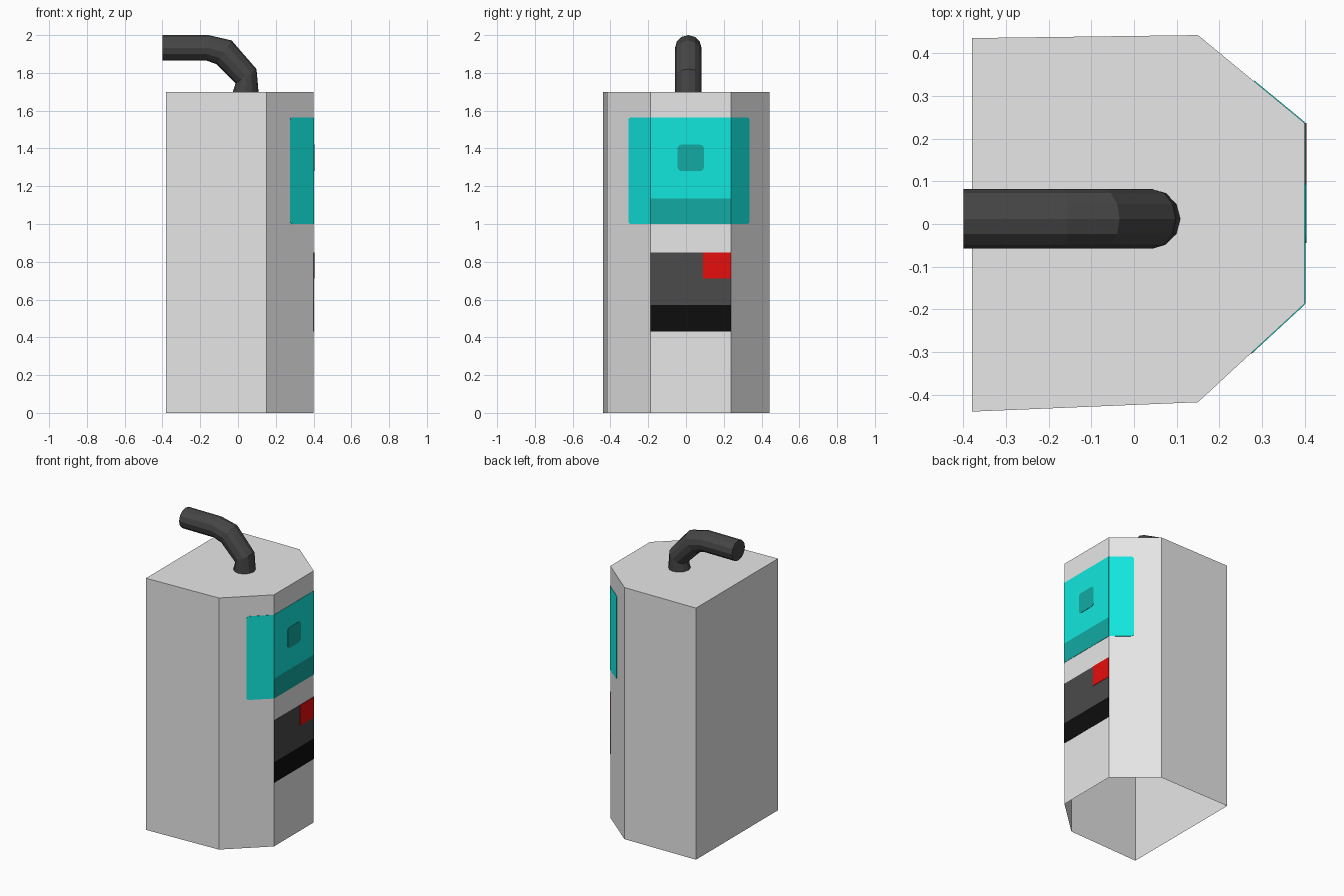
import bpy, bmesh, math
from mathutils import Vector

if "Cube" in bpy.data.objects:
    bpy.data.objects.remove(bpy.data.objects["Cube"], do_unlink=True)


def material(name, r, g, b):
    m = bpy.data.materials.new(name)
    m.use_nodes = True
    m.diffuse_color = (r, g, b, 1)
    m.node_tree.nodes["Principled BSDF"].inputs["Base Color"].default_value = (r, g, b, 1)
    return m


GREY = material("light grey", 0.8, 0.8, 0.8)
TEAL = material("bright teal", 0.006, 0.8, 0.73)
DARK_TEAL = material("dark teal", 0.006, 0.4, 0.37)
CHARCOAL = material("charcoal", 0.069, 0.069, 0.069)
BLACK = material("black", 0.004, 0.004, 0.004)
RED = material("red", 0.8, 0.004, 0.004)
RUBBER = material("hose rubber", 0.06, 0.06, 0.06)


def finish(name, bm, mat):
    bmesh.ops.recalc_face_normals(bm, faces=bm.faces)
    mesh = bpy.data.meshes.new(name)
    bm.to_mesh(mesh)
    bm.free()
    mesh.materials.append(mat)
    ob = bpy.data.objects.new(name, mesh)
    bpy.context.collection.objects.link(ob)
    return ob


# Cabinet: six-sided shell with a top and an open underside
HEIGHT = 1.70
PROFILE = [(-0.38, -0.44), (0.15, -0.418), (0.40, -0.187),
           (0.40, 0.237), (0.15, 0.443), (-0.38, 0.436)]
bm = bmesh.new()
low = [bm.verts.new((x, y, 0)) for x, y in PROFILE]
top = [bm.verts.new((x, y, HEIGHT)) for x, y in PROFILE]
for i in range(6):
    j = (i + 1) % 6
    bm.faces.new((low[i], low[j], top[j], top[i]))
bm.faces.new(top)
finish("cabinet", bm, GREY)


def plate(name, side, y0, y1, z0, z1, mat, layer=1, round_low=0, round_high=0):
    """Thin plate on a cabinet side, with corners rounded at its low-y or high-y end."""
    (ax, ay), (bx, by) = PROFILE[side], PROFILE[side + 1]
    normal = Vector((by - ay, ax - bx, 0)).normalized()
    bm = bmesh.new()
    verts = []
    corners = [(y0, z0, 1, 1, round_low, 180), (y1, z0, -1, 1, round_high, 270),
               (y1, z1, -1, -1, round_high, 0), (y0, z1, 1, -1, round_low, 90)]
    for y, z, sy, sz, r, start in corners:
        for k in range(5 if r else 1):
            a = math.radians(start + k * 22.5)
            py = y + r * (sy + math.cos(a)) if r else y
            pz = z + r * (sz + math.sin(a)) if r else z
            px = ax + (bx - ax) * (py - ay) / (by - ay)
            verts.append(bm.verts.new((px, py, pz)))
    face = bm.faces.new(verts)
    new = bmesh.ops.extrude_face_region(bm, geom=[face], use_keep_orig=True)["geom"]
    bmesh.ops.translate(bm, vec=normal * 0.002 * layer,
                        verts=[v for v in new if isinstance(v, bmesh.types.BMVert)])
    return finish(name, bm, mat)


# Display wrapped around the three right-hand sides
Y0, Y1 = -0.187, 0.237
plate("display_front_wing", 1, -0.303, Y0, 1.0, 1.565, TEAL, round_low=0.015)
plate("display_back_wing", 3, Y1, 0.335, 1.0, 1.565, TEAL, round_high=0.015)
plate("display_centre", 2, Y0, Y1, 1.135, 1.565, TEAL)
plate("display_lower_band", 2, Y0, Y1, 1.0, 1.135, DARK_TEAL)
plate("display_button", 2, -0.045, 0.095, 1.28, 1.42, DARK_TEAL, 2, 0.022, 0.022)

# Control strip under the display
plate("control_panel", 2, Y0, Y1, 0.57, 0.85, CHARCOAL)
plate("control_slot", 2, Y0, Y1, 0.43, 0.57, BLACK)
plate("red_key", 2, 0.09, Y1, 0.712, 0.85, RED, 2)

# Bent hose: each ring spans an outer and an inner point of the bend (x, z)
RINGS = [((-0.40, 2.0), (-0.40, 1.865)), ((-0.156, 2.0), (-0.165, 1.865)),
         ((-0.034, 1.972), (-0.114, 1.846)), ((0.098, 1.82), (-0.013, 1.745)),
         ((0.109, 1.695), (-0.029, 1.695))]
SIDES = 12
bm = bmesh.new()
loops = []
for outer, inner in RINGS:
    o, n = Vector((outer[0], 0.012, outer[1])), Vector((inner[0], 0.012, inner[1]))
    mid, arm = (o + n) / 2, (o - n) / 2
    loops.append([bm.verts.new(mid + arm * math.cos(a) + Vector((0, 0.07 * math.sin(a), 0)))
                  for a in (2 * math.pi * k / SIDES for k in range(SIDES))])
for p, q in zip(loops, loops[1:]):
    for k in range(SIDES):
        j = (k + 1) % SIDES
        bm.faces.new((p[k], p[j], q[j], q[k]))
bm.faces.new(loops[0])
bm.faces.new(loops[-1])
finish("hose", bm, RUBBER)
